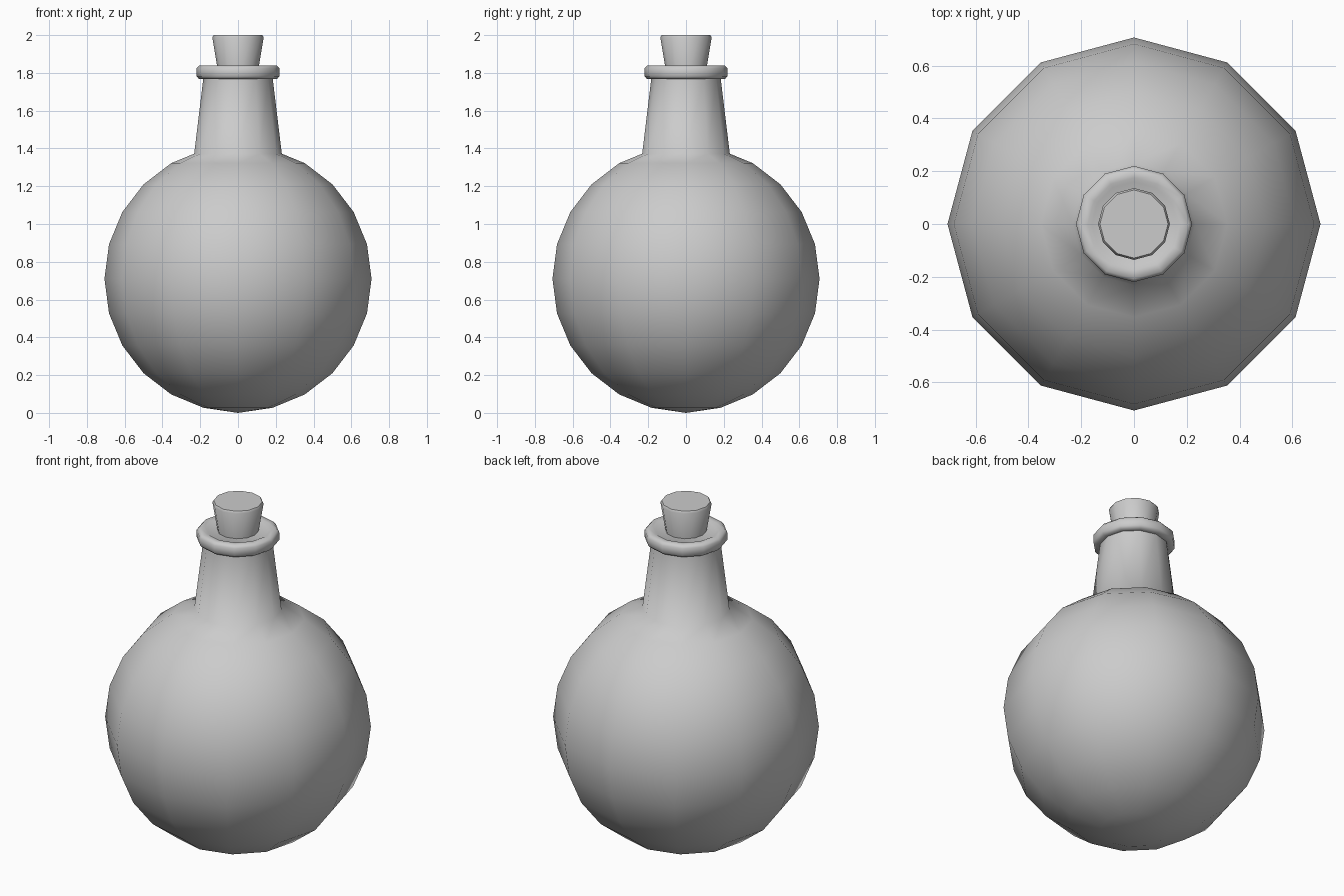
import bpy, bmesh, math

if "Cube" in bpy.data.objects:
    bpy.data.objects.remove(bpy.data.objects["Cube"])

SIDES = 12


def lathe(name, profile, angle):
    """Spin (radius, z) points, listed bottom to top, around the z axis."""
    bm = bmesh.new()
    rings = []
    for r, z in profile:
        if r == 0:
            rings.append([bm.verts.new((0, 0, z))] * SIDES)
        else:
            rings.append([bm.verts.new((r * math.cos(2 * math.pi * i / SIDES),
                                        r * math.sin(2 * math.pi * i / SIDES), z))
                          for i in range(SIDES)])
    for low, high in zip(rings, rings[1:]):
        for i in range(SIDES):
            j = (i + 1) % SIDES
            corners = list(dict.fromkeys((low[i], low[j], high[j], high[i])))
            bm.faces.new(corners)
    bmesh.ops.recalc_face_normals(bm, faces=bm.faces[:])
    mesh = bpy.data.meshes.new(name)
    bm.to_mesh(mesh)
    bm.free()
    obj = bpy.data.objects.new(name, mesh)
    bpy.context.collection.objects.link(obj)
    bpy.ops.object.select_all(action='DESELECT')
    obj.select_set(True)
    bpy.context.view_layer.objects.active = obj
    bpy.ops.object.shade_smooth_by_angle(angle=math.radians(angle))
    return obj


# Round flask: sphere rings every 15 degrees, then neck and rolled lip
R, CENTRE = 0.707, 0.71
flask = [(0, 0)]
for k in range(1, 11):
    a = math.radians(15 * k)
    flask.append((R * math.sin(a), CENTRE - R * math.cos(a)))
flask += [(0.232, 1.372), (0.184, 1.768)]
flask += [(0.207, 1.768), (0.220, 1.782), (0.220, 1.824), (0.207, 1.838),
          (0.175, 1.838), (0.160, 1.83), (0, 1.83)]
lathe("flask", flask, 80)

# Tapered stopper with a slightly bevelled top
lathe("stopper", [(0, 1.76), (0.098, 1.76), (0.136, 1.988), (0.129, 2.0), (0, 2.0)], 50)
